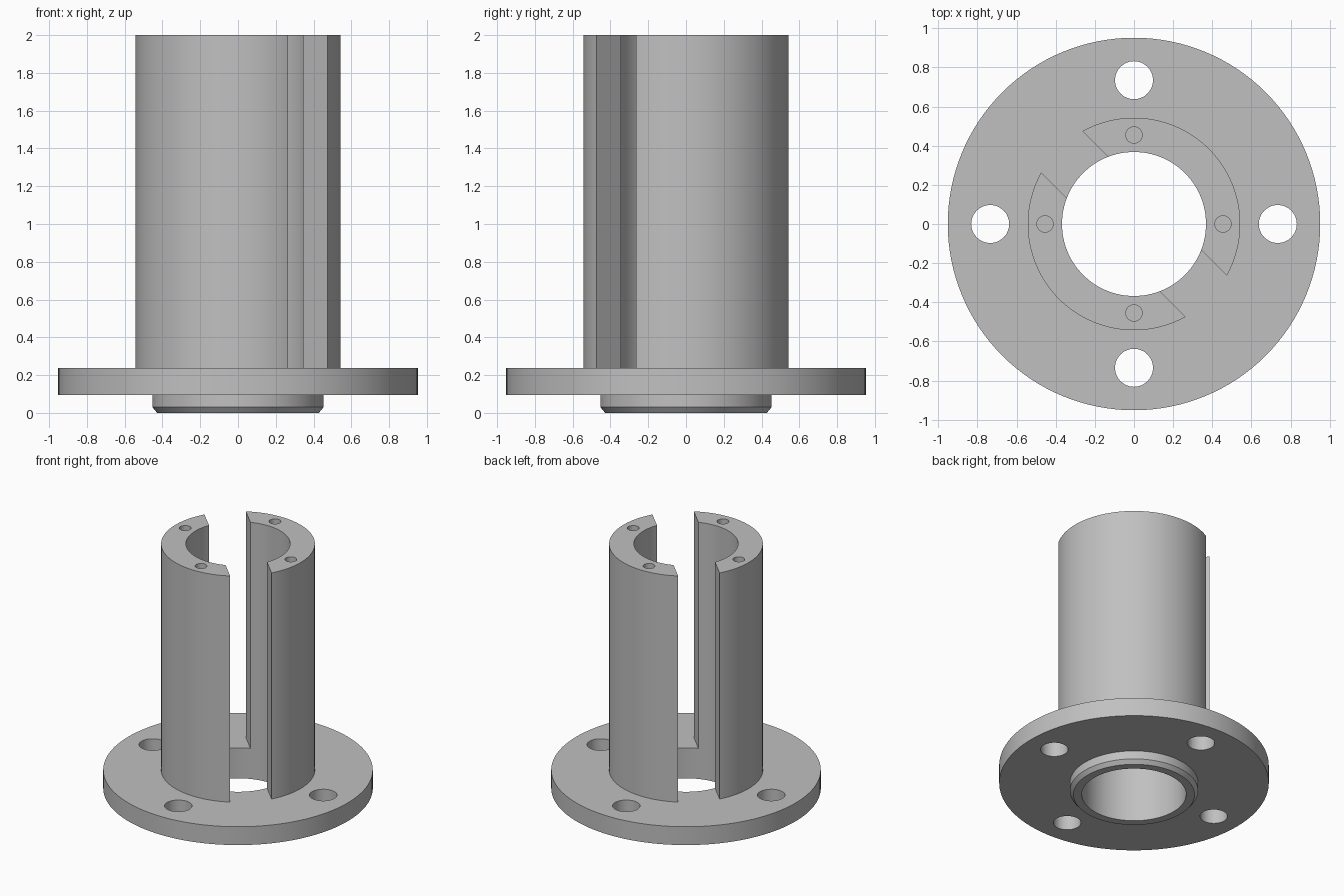
import bpy, bmesh
from math import pi, radians, cos, sin
from mathutils import Vector, Matrix

cube = bpy.data.objects.get("Cube")
if cube:
    bpy.data.objects.remove(cube, do_unlink=True)

BORE, TUBE, FLANGE, BOSS = 0.368, 0.543, 0.952, 0.453
FLANGE_BOTTOM, FLANGE_TOP, TOP = 0.095, 0.238, 2.0

grey = bpy.data.materials.new("machined_grey")
grey.use_nodes = True
colour = (0.53, 0.53, 0.53, 1)
grey.diffuse_color = colour
grey.node_tree.nodes["Principled BSDF"].inputs["Base Color"].default_value = colour


def make_object(name, bm):
    bmesh.ops.recalc_face_normals(bm, faces=bm.faces)
    mesh = bpy.data.meshes.new(name)
    bm.to_mesh(mesh)
    bm.free()
    mesh.materials.append(grey)
    obj = bpy.data.objects.new(name, mesh)
    bpy.context.collection.objects.link(obj)
    return obj


def lathe(name, profile, steps=128):
    """Spin a closed (radius, z) outline around the z axis."""
    bm = bmesh.new()
    verts = [bm.verts.new((r, 0, z)) for r, z in profile]
    edges = [bm.edges.new((v, verts[i - 1])) for i, v in enumerate(verts)]
    bmesh.ops.spin(bm, geom=verts + edges, cent=(0, 0, 0), axis=(0, 0, 1),
                   angle=2 * pi, steps=steps, use_merge=True)
    bmesh.ops.remove_doubles(bm, verts=bm.verts, dist=1e-5)
    return make_object(name, bm)


def hole_cutter(name, ring, radius, z0, z1):
    """Four upright cylinders on a bolt circle."""
    bm = bmesh.new()
    for i in range(4):
        spot = Vector((ring * cos(i * pi / 2), ring * sin(i * pi / 2), (z0 + z1) / 2))
        bmesh.ops.create_cone(bm, cap_ends=True, segments=48, radius1=radius,
                              radius2=radius, depth=z1 - z0,
                              matrix=Matrix.Translation(spot))
    return make_object(name, bm)


def slot_cutter(name, width):
    """Long box across the tube, on the diagonal."""
    bm = bmesh.new()
    bmesh.ops.create_cube(bm, size=1, matrix=Matrix.Translation((0, 0, 1.1))
                          @ Matrix.Rotation(radians(-45), 4, "Z")
                          @ Matrix.Diagonal((3, width, 3, 1)))
    return make_object(name, bm)


def cut(obj, cutter):
    cutter.hide_render = True
    mod = obj.modifiers.new("cut", "BOOLEAN")
    mod.operation = "DIFFERENCE"
    mod.solver = "EXACT"
    mod.object = cutter
    bpy.context.view_layer.objects.active = obj
    bpy.ops.object.modifier_apply(modifier=mod.name)
    bpy.data.objects.remove(cutter, do_unlink=True)


# Flange with chamfered locating boss underneath
flange = lathe("flange", [
    (BORE, 0), (BOSS - 0.025, 0), (BOSS, 0.03), (BOSS, FLANGE_BOTTOM),
    (FLANGE, FLANGE_BOTTOM), (FLANGE, FLANGE_TOP), (BORE, FLANGE_TOP)])
cut(flange, hole_cutter("bolt_holes", 0.735, 0.097, 0.05, 0.3))

# Slotted tube with blind screw holes in its rim
tube = lathe("slotted_tube", [
    (BORE, FLANGE_TOP), (TUBE, FLANGE_TOP), (TUBE, TOP), (BORE, TOP)])
cut(tube, hole_cutter("screw_holes", 0.455, 0.042, TOP - 0.3, TOP + 0.1))
cut(tube, slot_cutter("slot", 0.297))

# Smooth the curved walls, keep the machined edges crisp
for obj in (flange, tube):
    bpy.ops.object.select_all(action="DESELECT")
    obj.select_set(True)
    bpy.context.view_layer.objects.active = obj
    bpy.ops.object.shade_smooth_by_angle(angle=radians(30))
